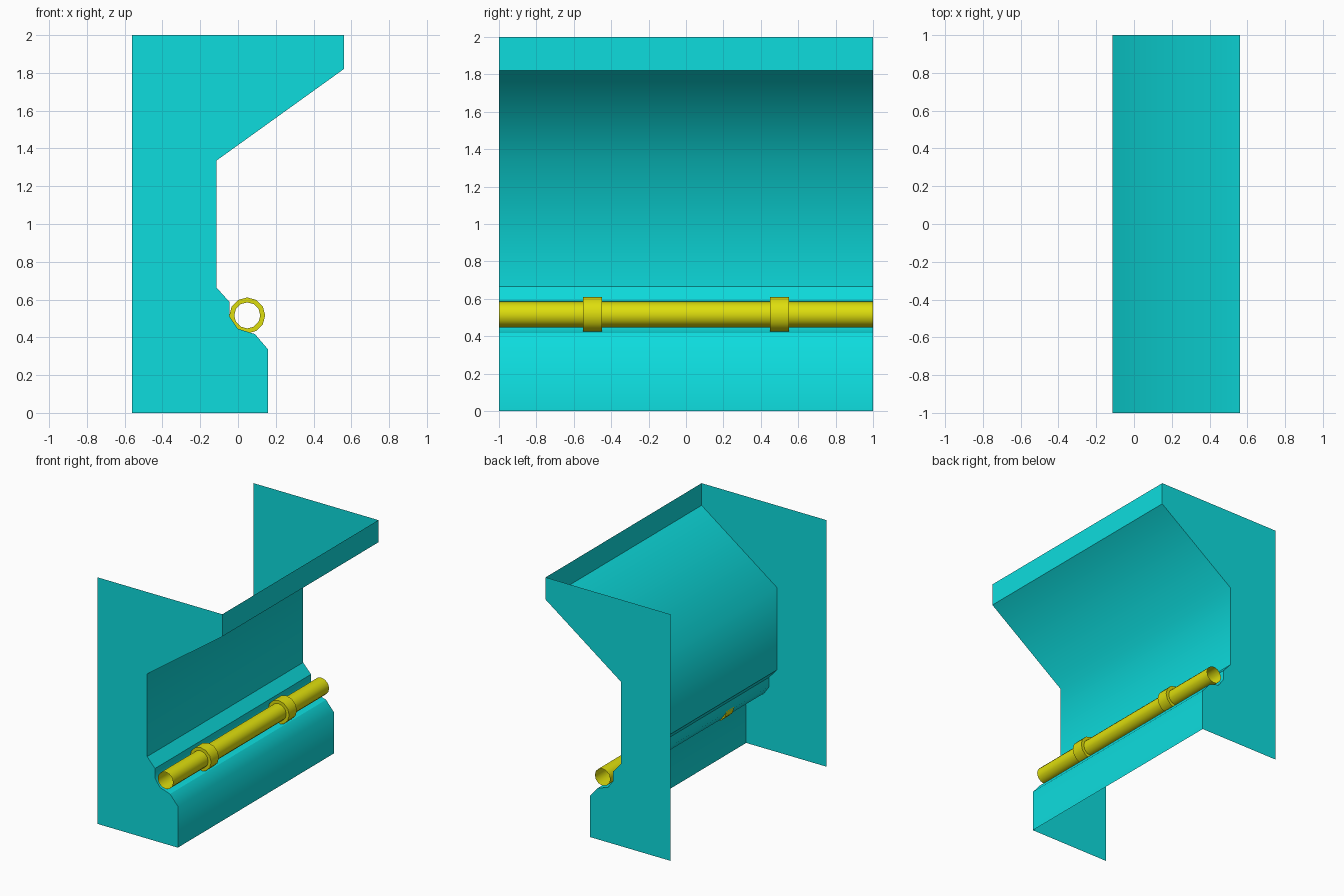
import bpy, bmesh, math

cube = bpy.data.objects.get("Cube")
if cube:
    bpy.data.objects.remove(cube, do_unlink=True)


def material(name, colour):
    m = bpy.data.materials.new(name)
    m.use_nodes = True
    m.diffuse_color = colour
    m.node_tree.nodes["Principled BSDF"].inputs["Base Color"].default_value = colour
    return m


def finish(bm, name, mat):
    me = bpy.data.meshes.new(name)
    bm.to_mesh(me)
    bm.free()
    me.materials.append(mat)
    ob = bpy.data.objects.new(name, me)
    bpy.context.collection.objects.link(ob)
    return ob


cyan = material("cyan", (0.004, 0.72, 0.73, 1))
yellow = material("yellow", (0.73, 0.73, 0.004, 1))

# Wall section (x, z, crease) from the upper lip down to the foot
section = [(0.56, 2.0, False), (0.56, 1.82, True), (-0.115, 1.335, False),
           (-0.115, 0.665, True), (-0.045, 0.587, True), (-0.045, 0.51, False),
           (0.0, 0.445, False), (0.09, 0.417, True), (0.16, 0.335, False),
           (0.16, 0.0, False)]
BACK = -0.56

# Face panel: the section swept along the length, creased at chosen corners
bm = bmesh.new()
rows = [[bm.verts.new((x, y, z)) for y in (-1, 1)] for x, z, c in section]
for (a, b), (c, d) in zip(rows, rows[1:]):
    bm.faces.new((a, c, d, b)).smooth = True
for (a, b), (x, z, crease) in zip(rows, section):
    bm.edges.get((a, b)).smooth = not crease
finish(bm, "face_panel", cyan)

# End plates: the section closed by a straight back edge
for name, y in (("front_end_plate", -1), ("back_end_plate", 1)):
    bm = bmesh.new()
    outline = [(x, z) for x, z, c in section] + [(BACK, 0.0), (BACK, 2.0)]
    face = bm.faces.new([bm.verts.new((x, y, z)) for x, z in outline])
    face.normal_update()
    if face.normal.y * y < 0:
        face.normal_flip()
    finish(bm, name, cyan)


def tube(name, y, length, radius, bore=None, sides=12):
    """Tube along y; a bore adds flat ring-shaped ends."""
    stations = [(radius, y - length / 2), (radius, y + length / 2)]
    if bore:
        stations = [(bore, y - length / 2)] + stations + [(bore, y + length / 2)]
    bm = bmesh.new()
    rings = []
    for r, s in stations:
        angles = [2 * math.pi * i / sides for i in range(sides)]
        rings.append([bm.verts.new((0.049 + r * math.cos(t), s, 0.516 + r * math.sin(t)))
                      for t in angles])
    for p, q in zip(rings, rings[1:]):
        for i in range(sides):
            j = (i + 1) % sides
            bm.faces.new((p[i], q[i], q[j], p[j]))
    ob = finish(bm, name, yellow)
    bpy.ops.object.select_all(action="DESELECT")
    ob.select_set(True)
    bpy.context.view_layer.objects.active = ob
    bpy.ops.object.shade_smooth_by_angle(angle=math.radians(40))


# Pipe with two coupling sleeves
tube("pipe", 0, 2.0, 0.069)
for side, y in (("front", -0.5), ("back", 0.5)):
    tube(side + "_sleeve", y, 0.1, 0.095, bore=0.069)
